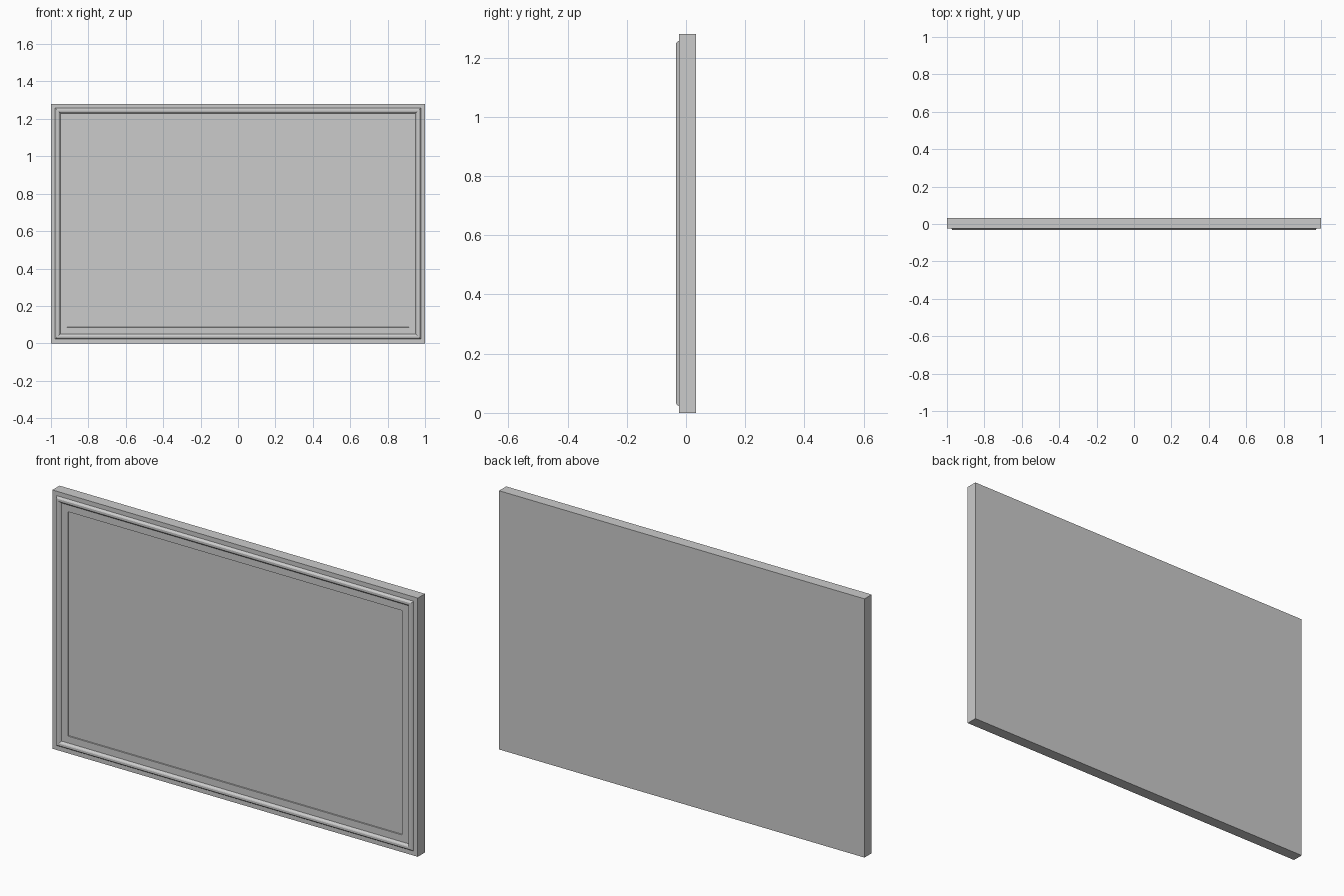
import bpy
import bmesh

if "Cube" in bpy.data.objects:
    bpy.data.objects.remove(bpy.data.objects["Cube"], do_unlink=True)

WIDTH, HEIGHT = 2.0, 1.28

grey = bpy.data.materials.new("plain grey")
grey.use_nodes = True
colour = (0.6, 0.6, 0.6, 1)
grey.diffuse_color = colour
grey.node_tree.nodes["Principled BSDF"].inputs["Base Color"].default_value = colour


def stepped_panel(name, profile):
    """Join rectangular rings, each given as (inset from the edge, depth y)."""
    bm = bmesh.new()
    rings = []
    for inset, y in profile:
        x, low, high = WIDTH / 2 - inset, inset, HEIGHT - inset
        corners = [(-x, low), (x, low), (x, high), (-x, high)]
        rings.append([bm.verts.new((cx, y, cz)) for cx, cz in corners])
    for outer, inner in zip(rings, rings[1:]):
        for i in range(4):
            j = (i + 1) % 4
            bm.faces.new((outer[i], outer[j], inner[j], inner[i]))
    # close the back and the centre field
    bm.faces.new(rings[0][::-1])
    bm.faces.new(rings[-1])
    bmesh.ops.recalc_face_normals(bm, faces=bm.faces)
    mesh = bpy.data.meshes.new(name)
    bm.to_mesh(mesh)
    bm.free()
    mesh.materials.append(grey)
    obj = bpy.data.objects.new(name, mesh)
    bpy.context.collection.objects.link(obj)
    return obj


slab = [(0, 0.033), (0, -0.023)]
moulding = [(0.022, -0.023), (0.025, -0.027), (0.028, -0.031),
            (0.031, -0.033), (0.040, -0.033), (0.044, -0.031),
            (0.047, -0.027), (0.051, -0.023)]
recess = [(0.085, -0.023), (0.086, -0.018)]
stepped_panel("moulded_panel", slab + moulding + recess)
